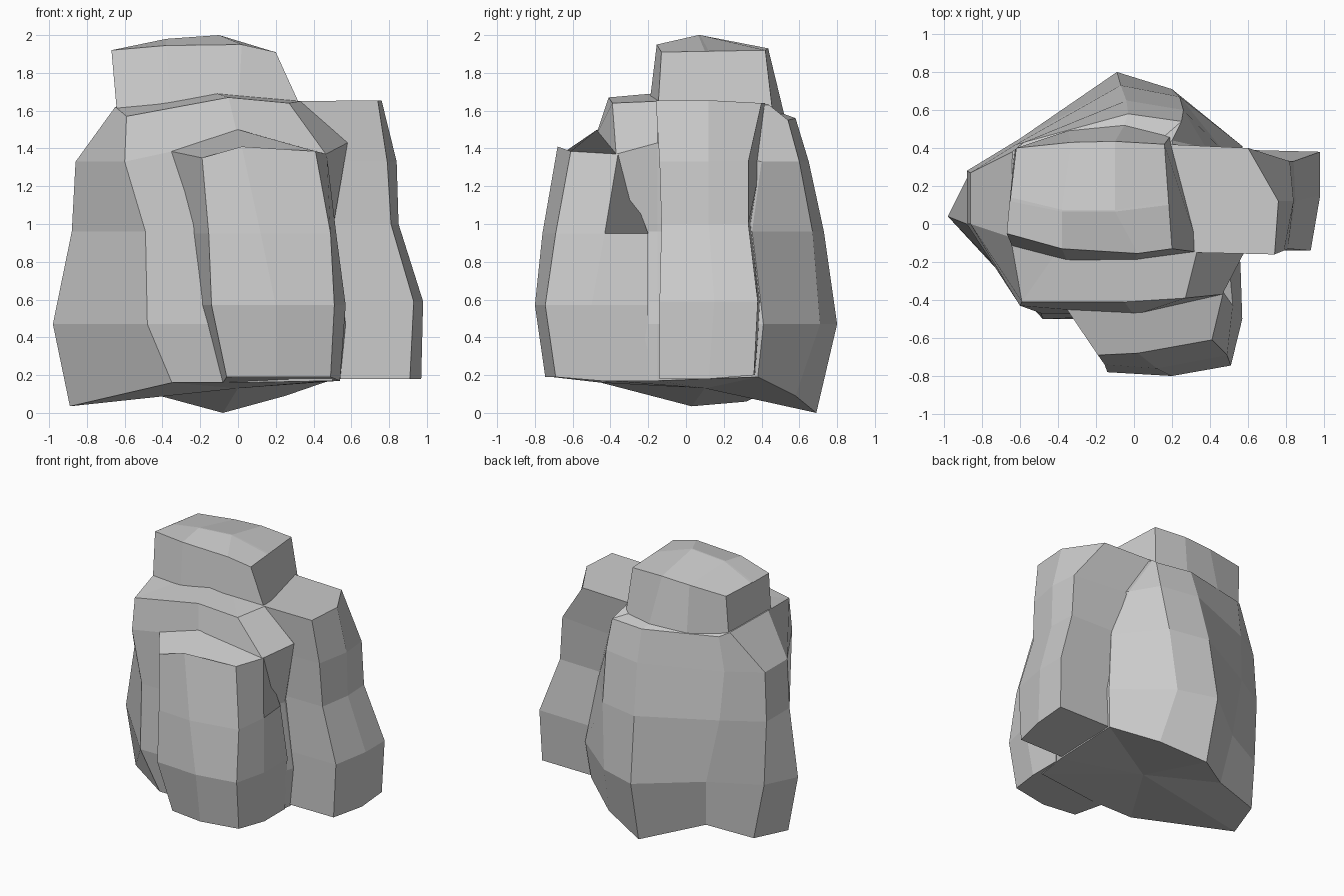
import bpy, bmesh


def loft(name, rings, peak=None, foot=None):
    """Skin stacked outlines (z, points); a point may carry its own z. Optional centre points for the caps."""
    bm = bmesh.new()
    loops = [[bm.verts.new((p[0], p[1], p[2] if len(p) > 2 else z)) for p in pts]
             for z, pts in rings]
    n = len(loops[0])
    for low, high in zip(loops, loops[1:]):
        for i in range(n):
            j = (i + 1) % n
            bm.faces.new((low[i], low[j], high[j], high[i]))
    for ring, centre in ((loops[0], foot), (loops[-1], peak)):
        if centre:
            c = bm.verts.new(centre)
            for i in range(n):
                bm.faces.new((ring[i], ring[(i + 1) % n], c))
        else:
            bm.faces.new(ring)
    bmesh.ops.recalc_face_normals(bm, faces=bm.faces)
    mesh = bpy.data.meshes.new(name)
    bm.to_mesh(mesh)
    bm.free()
    ob = bpy.data.objects.new(name, mesh)
    bpy.context.collection.objects.link(ob)
    return ob


# main rock body: wide at the foot, narrowing to a shoulder
body_foot = [(-.35, -.45, .16), (0, -.45, .16), (.5, -.4, .17), (.54, -.15, .17), (.54, .38, .19),
             (.25, .58, .09), (-.08, .69, 0), (-.45, .4, .1), (-.8, .32, .06), (-.89, .03, .035)]
body_belly = [(-.48, -.5), (0, -.5), (.5, -.4), (.57, -.15), (.57, .41),
              (.2, .71), (-.09, .8), (-.5, .47), (-.86, .28), (-.98, .04)]
body_waist = [(-.49, -.47), (0, -.48), (.44, -.38), (.5, -.15), (.5, .35),
              (.24, .67), (-.07, .73), (-.6, .45), (-.88, .28), (-.88, 0)]
body_chest = [(-.6, -.43), (0, -.48, 1.46), (.465, -.37, 1.37), (.58, -.15, 1.43), (.38, .4),
              (.26, .6), (-.04, .65), (-.62, .42), (-.86, .27), (-.86, 0)]
body_shoulder = [(-.59, -.41, 1.57), (-.05, -.41, 1.67), (.27, -.39, 1.64), (.33, -.15, 1.65),
                 (.2, .44, 1.63), (.25, .54, 1.55), (-.03, .58, 1.56), (-.58, .43, 1.59),
                 (-.64, .38, 1.62), (-.65, -.07, 1.62)]
loft("main_rock", [(.1, body_foot), (.47, body_belly), (.96, body_waist),
                   (1.33, body_chest), (1.6, body_shoulder)], (-.2, .15, 1.72), (0, .1, .13))

# front slab with a sloping top
loft("front_slab", [
    (.19, [(-.08, -.45, .16), (-.06, -.71), (.2, -.745), (.49, -.69), (.54, -.45, .17), (.54, -.2, .17)]),
    (.57, [(-.19, -.48), (-.14, -.78), (.2, -.8), (.51, -.745), (.57, -.5), (.56, -.2)]),
    (.95, [(-.24, -.45), (-.155, -.74), (.12, -.76), (.49, -.69), (.52, -.43), (.5, -.2)]),
    (1.37, [(-.38, -.41, 1.39), (-.19, -.69, 1.35), (.02, -.68, 1.41), (.41, -.61, 1.385),
            (.47, -.36), (0, -.47, 1.5)]),
])

# right slab, flaring towards the foot
loft("right_slab", [
    (.18, [(.3, -.14), (.91, -.14), (.97, .12), (.97, .36, .2), (.2, .37, .2)]),
    (.59, [(.3, -.14), (.93, -.14), (.98, .15), (.98, .38), (.2, .4)]),
    (1.0, [(.3, -.13), (.81, -.13), (.85, .12), (.84, .33), (.2, .35)]),
    (1.33, [(.3, -.14), (.79, -.14), (.84, .12), (.82, .33), (.17, .4)]),
    (1.655, [(.3, -.15, 1.65), (.74, -.16), (.76, .12), (.6, .4, 1.64), (.17, .42, 1.64)]),
])

# cap block with a shallow ridge along its top
loft("cap_rock", [
    (1.58, [(-.64, -.12), (-.35, -.2), (0, -.2), (.35, -.15), (.19, .46), (-.05, .52),
            (-.35, .49), (-.63, .38)]),
    (1.92, [(-.67, -.05), (-.38, -.13, 1.945), (.02, -.155, 1.95), (.2, -.13, 1.91), (.16, .42),
            (-.1, .435, 1.93), (-.33, .43), (-.62, .4, 1.9)]),
    (1.98, [(-.655, .12, 1.91), (-.38, .065), (-.1, .065, 2), (.18, .1, 1.915),
            (.178, .12, 1.915), (-.1, .075, 2), (-.38, .075), (-.65, .14, 1.91)]),
])
